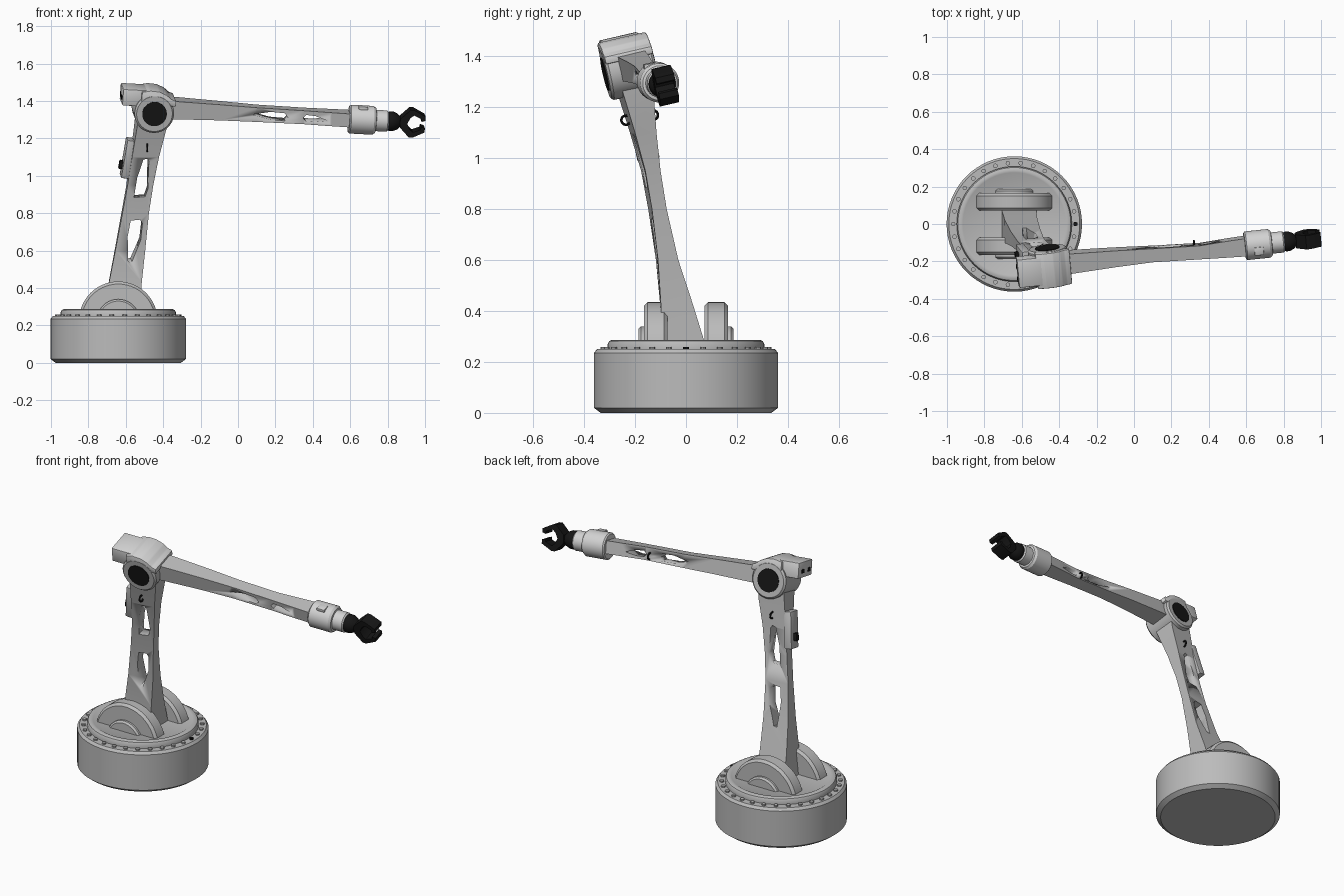
import bpy, bmesh
from math import radians, pi, cos, sin
from mathutils import Matrix, Vector

if "Cube" in bpy.data.objects:
    bpy.data.objects.remove(bpy.data.objects["Cube"], do_unlink=True)


def material(name, value):
    m = bpy.data.materials.new(name)
    m.use_nodes = True
    colour = (value, value, value, 1)
    m.diffuse_color = colour
    bsdf = next(n for n in m.node_tree.nodes if n.type == 'BSDF_PRINCIPLED')
    bsdf.inputs["Base Color"].default_value = colour
    return m


GREY = material("body grey", 0.5)
LIGHT = material("light grey", 0.65)
BLACK = material("black", 0.008)


def rot(angle, axis):
    return Matrix.Rotation(radians(angle), 4, axis)


def at(x, y, z):
    return Matrix.Translation((x, y, z))


def finish(name, bm, mat, matrix=Matrix(), bevel=0):
    bmesh.ops.remove_doubles(bm, verts=bm.verts, dist=1e-5)
    bmesh.ops.recalc_face_normals(bm, faces=bm.faces)
    if bevel:
        bmesh.ops.bevel(bm, geom=bm.edges[:], offset=bevel, segments=2,
                        affect='EDGES', profile=0.5)
    bm.transform(matrix)
    me = bpy.data.meshes.new(name)
    bm.to_mesh(me)
    bm.free()
    me.materials.append(mat)
    me.shade_smooth()
    me.set_sharp_from_angle(angle=radians(32))
    ob = bpy.data.objects.new(name, me)
    bpy.context.collection.objects.link(ob)
    return ob


def lathe(name, profile, mat, matrix=Matrix(), steps=48):
    """Revolve (radius, height) points about local z."""
    bm = bmesh.new()
    vs = [bm.verts.new((r, 0, h)) for r, h in profile]
    es = [bm.edges.new(p) for p in zip(vs, vs[1:])]
    bmesh.ops.spin(bm, geom=vs + es, cent=(0, 0, 0), axis=(0, 0, 1),
                   angle=2 * pi, steps=steps)
    return finish(name, bm, mat, matrix)


def disc(name, r, h0, h1, mat, matrix=Matrix(), steps=40, c=0.0):
    pts = [(0, h0), (r - c, h0), (r, h0 + c), (r, h1 - c), (r - c, h1), (0, h1)]
    return lathe(name, pts, mat, matrix, steps)


def box(name, size, mat, matrix, bevel=0.0):
    bm = bmesh.new()
    bmesh.ops.create_cube(bm, size=1, matrix=Matrix.Diagonal((*size, 1)))
    return finish(name, bm, mat, matrix, bevel)


def prism(name, outline, half, mat, matrix, bevel=0.0):
    """Extrude an (x, z) outline along local y."""
    bm = bmesh.new()
    face = bm.faces.new([bm.verts.new((x, -half, z)) for x, z in outline])
    new = bmesh.ops.extrude_face_region(bm, geom=[face])["geom"]
    bmesh.ops.translate(bm, vec=(0, 2 * half, 0),
                        verts=[v for v in new if isinstance(v, bmesh.types.BMVert)])
    return finish(name, bm, mat, matrix, bevel)


def loft(name, rows, axis, u, v, mat):
    """Join rectangles (centre, width, depth, turn about axis)."""
    bm = bmesh.new()
    rings = []
    for x, y, z, w, d, turn in rows:
        r = rot(turn, axis).to_3x3()
        rings.append([bm.verts.new(Vector((x, y, z)) + r @ (u * w * a + v * d * b) / 2)
                      for a, b in ((-1, -1), (1, -1), (1, 1), (-1, 1))])
    for p, q in zip(rings, rings[1:]):
        for i in range(4):
            j = (i + 1) % 4
            bm.faces.new((p[i], p[j], q[j], q[i]))
    bm.faces.new(rings[0])
    bm.faces.new(rings[-1])
    return finish(name, bm, mat)


def cut(ob, cutter):
    mod = ob.modifiers.new("window", 'BOOLEAN')
    mod.operation, mod.solver, mod.object = 'DIFFERENCE', 'EXACT', cutter
    cutter.hide_render = True
    bpy.context.view_layer.objects.active = ob
    bpy.ops.object.modifier_apply(modifier=mod.name)
    bpy.data.objects.remove(cutter, do_unlink=True)


X, Y, Z = Vector((1, 0, 0)), Vector((0, 1, 0)), Vector((0, 0, 1))
TO_X, TO_Y = rot(90, 'Y'), rot(-90, 'X')
TILT = rot(6, 'Z') @ rot(3, 'Y') @ rot(13, 'X')
BASE = at(-0.64, 0, 0)

# Turntable base with bolts
lathe("base", [(0, 0), (0.335, 0), (0.362, 0.02), (0.362, 0.235), (0.35, 0.25),
               (0.308, 0.25), (0.308, 0.27), (0.302, 0.282), (0.29, 0.287),
               (0.275, 0.286), (0.265, 0.28), (0, 0.28)], GREY, BASE, 64)
for i in range(30):
    a = 2 * pi * i / 30
    disc("base_bolt", 0.012, 0.245, 0.259, BLACK if i == 0 else GREY,
         BASE @ at(0.327 * cos(a), 0.327 * sin(a), 0), 10)

# Shoulder brackets, one each side
for s, side in ((-1, "front"), (1, "back")):
    m = at(-0.64, 0, 0.225) @ rot(-90 * s, 'X')
    disc(side + "_bracket", 0.21, 0.072, 0.165, GREY, m, 56, 0.014)
    disc(side + "_bracket_boss", 0.115, 0.15, 0.187, GREY, m, 40, 0.01)

# Lower arm with two windows
lower = loft("lower_arm", [
    (-0.615, -0.012, 0.27, 0.185, 0.175, 0), (-0.603, -0.038, 0.43, 0.175, 0.125, 1),
    (-0.578, -0.074, 0.6, 0.16, 0.08, 3), (-0.55, -0.112, 0.8, 0.142, 0.058, 6),
    (-0.525, -0.138, 0.95, 0.138, 0.06, 7), (-0.5, -0.168, 1.1, 0.145, 0.085, 8),
    (-0.47, -0.197, 1.25, 0.16, 0.12, 8), (-0.455, -0.222, 1.37, 0.16, 0.15, 8),
], 'Z', X, Y, GREY)
LOWER = at(-0.53, -0.12, 0.85) @ rot(6, 'Z') @ rot(13, 'X')
for outline in (
    [(-0.03, 0.04), (0.03, 0.045), (0.045, 0.09), (0.045, 0.24),
     (0.035, 0.255), (0.015, 0.25), (-0.015, 0.15)],
    [(-0.055, -0.31), (-0.035, -0.305), (0.01, -0.19), (0.018, -0.1),
     (0.005, -0.08), (-0.045, -0.085), (-0.06, -0.17)],
):
    cut(lower, prism("window_cutter", outline, 0.2, GREY, LOWER))

# Control panel on the lower arm
PANEL = at(-0.59, -0.168, 1.095) @ rot(8, 'Z') @ rot(8, 'Y') @ rot(13, 'X')
box("control_panel", (0.045, 0.085, 0.21), GREY, PANEL, 0.006)
box("panel_knob", (0.025, 0.03, 0.045), BLACK, PANEL @ at(-0.028, 0, -0.04), 0.004)

# Elbow drum, end caps, cover and motor
ELBOW = at(-0.455, -0.223, 1.352) @ TILT
disc("elbow_drum", 0.106, -0.097, 0.097, GREY, ELBOW @ TO_Y, 48, 0.01)
disc("elbow_caps", 0.066, -0.101, 0.101, BLACK, ELBOW @ TO_Y, 40)
prism("elbow_cover", [(-0.075, 0.05), (-0.075, 0.115), (-0.03, 0.125), (0.02, 0.122),
                      (0.06, 0.105), (0.085, 0.085), (0.112, 0.075), (0.112, 0.045)],
      0.096, LIGHT, ELBOW, 0.005)
box("elbow_motor", (0.13, 0.155, 0.09), LIGHT, ELBOW @ at(-0.11, 0, 0.077), 0.006)
for y in (-0.04, 0.03):
    box("motor_socket", (0.01, 0.025, 0.022), BLACK, ELBOW @ at(-0.174, y, 0.07))

# Forearm with two windows
forearm = loft("forearm", [
    (-0.42, -0.212, 1.366, 0.115, 0.105, 13), (-0.34, -0.203, 1.362, 0.11, 0.098, 13),
    (-0.1, -0.178, 1.348, 0.09, 0.086, 13), (0.1, -0.16, 1.334, 0.074, 0.078, 13),
    (0.35, -0.145, 1.32, 0.074, 0.074, 13), (0.5, -0.128, 1.311, 0.09, 0.074, 13),
    (0.62, -0.115, 1.304, 0.1, 0.074, 13)], 'X', Y, Z, GREY)
FORE = at(0.25, -0.148, 1.323) @ TILT
for outline in (
    [(-0.18, 0.002), (-0.08, 0.023), (-0.005, 0.02), (0.015, -0.005),
     (0, -0.022), (-0.08, -0.02)],
    [(0.095, 0), (0.11, 0.018), (0.16, 0.015), (0.225, -0.006),
     (0.16, -0.017), (0.11, -0.016)],
):
    cut(forearm, prism("window_cutter", outline, 0.2, GREY, FORE))

# Cable hooks on both arms
CIRCLE = [(0.018 + 0.005 * cos(k * pi / 4), 0.005 * sin(k * pi / 4)) for k in range(9)]
for x, y, z in ((-0.485, -0.236, 1.15), (-0.49, -0.128, 1.17), (0.32, -0.108, 1.32)):
    lathe("cable_hook", CIRCLE, BLACK, at(x, y, z) @ TO_X, 20)

# Wrist
WRIST = at(0.592, -0.117, 1.303) @ TILT
lathe("wrist", [(0, 0), (0.07, 0), (0.077, 0.007), (0.077, 0.13), (0.068, 0.143),
                (0.057, 0.145), (0.057, 0.205), (0.05, 0.212), (0, 0.212)],
      LIGHT, WRIST @ TO_X)
box("wrist_plate", (0.05, 0.045, 0.02), LIGHT, WRIST @ at(0.07, -0.02, 0.07), 0.004)
lathe("wrist_joint", [(0, 0.2), (0.046, 0.205), (0.053, 0.22), (0.052, 0.24),
                      (0.042, 0.262), (0.022, 0.282), (0, 0.284)],
      BLACK, WRIST @ TO_X, 32)

# Gripper: two mirrored fingers
FINGER = [(0.272, 0), (0.275, 0.025), (0.325, 0.075), (0.345, 0.075), (0.408, 0.043),
          (0.408, 0.02), (0.388, 0.014), (0.385, 0.03), (0.345, 0.046),
          (0.326, 0.03), (0.312, 0)]
for s, side in ((1, "upper"), (-1, "lower")):
    prism(side + "_finger", [(x, z * s) for x, z in FINGER], 0.038, BLACK, WRIST)
